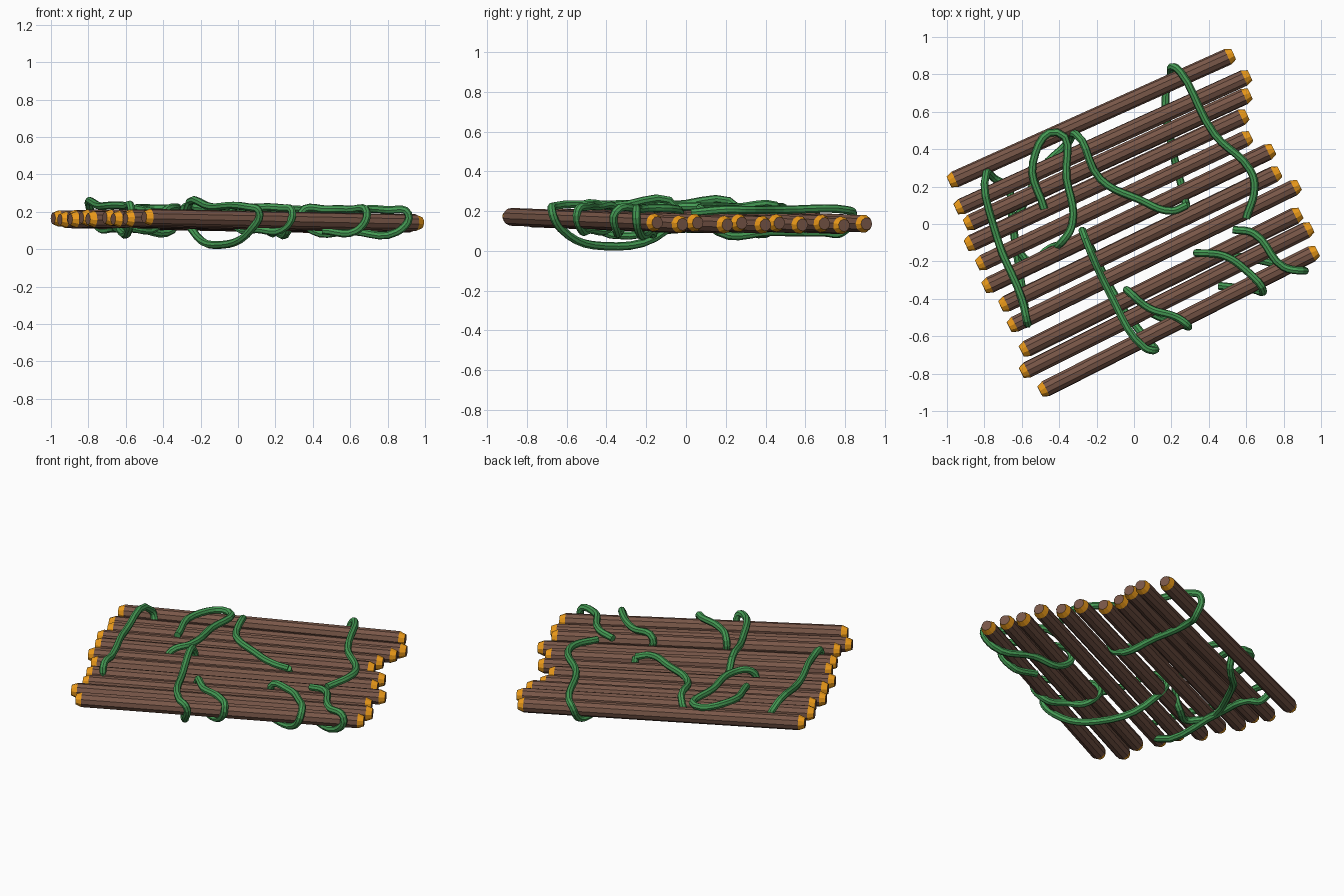
import bpy, bmesh, math
from mathutils import Vector

if "Cube" in bpy.data.objects:
    bpy.data.objects.remove(bpy.data.objects["Cube"])


def material(name, *rgb):
    m = bpy.data.materials.new(name)
    m.diffuse_color = (*rgb, 1)
    m.use_nodes = True
    m.node_tree.nodes["Principled BSDF"].inputs["Base Color"].default_value = m.diffuse_color
    return m


bark = material("bark", 0.19, 0.095, 0.065)
cut = material("cut_wood", 0.85, 0.33, 0.01)
green = material("vine_green", 0.06, 0.33, 0.09)


def at_height(x, y, offset):
    """Point above or below the slightly tilted raft's middle plane."""
    return Vector((x, y, 0.15 - 0.014 * x - 0.012 * y + offset))


# Logs: fanned slightly, alternately a touch high and low, chamfered ends
def make_log(i, x, y, length, r=0.045, sides=10):
    ang = math.radians(24.2 + 0.27 * i)
    lift = 0.004 * (-1) ** i
    a = at_height(x, y, lift)
    b = at_height(x + length * math.cos(ang), y + length * math.sin(ang), lift)
    d = (b - a).normalized()
    a, b = a - d * 0.014, b + d * 0.014
    side = d.cross(Vector((0, 0, 1))).normalized()
    up = side.cross(d)
    bm = bmesh.new()
    rings = []
    for c, rad in ((a, 0.031), (a + d * 0.035, r), (b - d * 0.035, r), (b, 0.031)):
        angles = [math.tau * (k + 0.37 * i) / sides for k in range(sides)]
        rings.append([bm.verts.new(c + rad * (side * math.cos(t) + up * math.sin(t)))
                      for t in angles])
    for n in range(3):
        for k in range(sides):
            j = (k + 1) % sides
            f = bm.faces.new((rings[n][k], rings[n][j], rings[n + 1][j], rings[n + 1][k]))
            f.material_index = 0 if n == 1 else 1   # chamfers show cut wood
    bm.faces.new(rings[0])
    bm.faces.new(rings[3])
    bmesh.ops.recalc_face_normals(bm, faces=bm.faces)
    name = f"log_{i + 1}"
    me = bpy.data.meshes.new(name)
    bm.to_mesh(me)
    bm.free()
    me.materials.append(bark)
    me.materials.append(cut)
    bpy.context.collection.objects.link(bpy.data.objects.new(name, me))


# Left end x, y and length of each log, back to front
LOGS = [(-0.976, 0.23, 1.64), (-0.94, 0.085, 1.7), (-0.89, 0, 1.65), (-0.885, -0.11, 1.63),
        (-0.825, -0.215, 1.59), (-0.79, -0.335, 1.69), (-0.7, -0.435, 1.63),
        (-0.655, -0.545, 1.7), (-0.59, -0.675, 1.64), (-0.59, -0.79, 1.71), (-0.49, -0.89, 1.635)]
for i, log in enumerate(LOGS):
    make_log(i, *log)


# Vines: legs alternate over and under the logs, diving steeply between them
def make_vine(name, *legs, closed=False, low=-0.047, dive=-0.047):
    pts = []
    for n, leg in enumerate(legs):
        if n % 2:
            before = Vector(legs[n - 1][-1])
            pts.append(at_height(*before.lerp(Vector(leg[0]), 0.06 / (Vector(leg[0]) - before).length), dive))
            pts += [at_height(x, y, low) for x, y in leg]
            if n + 1 < len(legs) or closed:
                after = Vector(legs[(n + 1) % len(legs)][0])
                last = Vector(leg[-1])
                pts.append(at_height(*after.lerp(last, 0.06 / (last - after).length), dive))
        else:
            pts += [at_height(x, y, 0.05 if k in (0, len(leg) - 1) else 0.068)
                    for k, (x, y) in enumerate(leg)]
    cu = bpy.data.curves.new(name, 'CURVE')
    cu.dimensions = '3D'
    cu.bevel_depth, cu.bevel_resolution = 0.021, 2
    cu.resolution_u, cu.use_fill_caps = 5, True
    sp = cu.splines.new('BEZIER')
    sp.bezier_points.add(len(pts) - 1)
    sp.use_cyclic_u = closed
    for bp, p in zip(sp.bezier_points, pts):
        bp.co = p
        bp.handle_left_type = bp.handle_right_type = 'AUTO'
    cu.materials.append(green)
    ob = bpy.data.objects.new(name, cu)
    bpy.context.collection.objects.link(ob)
    bpy.ops.object.select_all(action='DESELECT')
    ob.select_set(True)
    bpy.context.view_layer.objects.active = ob
    bpy.ops.object.convert(target='MESH')
    bpy.ops.object.shade_flat()


make_vine("vine_left_loop", [(-0.79, 0.27), (-0.73, -0.08), (-0.6, -0.4), (-0.57, -0.53)],
          [(-0.65, 0), (-0.68, 0.2)], closed=True)
make_vine("vine_middle",
          [(-0.48, 0.08), (-0.54, 0.33), (-0.41, 0.49), (-0.36, 0.24), (-0.33, 0), (-0.39, -0.1)],
          [(-0.58, -0.19), (-0.52, 0.25)],
          [(-0.31, 0.48), (-0.18, 0.24), (0.03, 0.13), (0.2, 0.07), (0.28, 0.1)])
make_vine("vine_back_right", [(0.28, 0.1)], [(0.2, 0.43), (0.17, 0.7)],
          [(0.21, 0.84), (0.25, 0.81), (0.43, 0.48), (0.62, 0.29), (0.645, 0.2), (0.6, 0.03)])
make_vine("vine_front_right", [(0.53, -0.03), (0.64, -0.05), (0.8, -0.23), (0.91, -0.25)],
          [(0.6, -0.18)], [(0.34, -0.155), (0.48, -0.17), (0.59, -0.24), (0.69, -0.355)],
          [(0.45, -0.33)])
make_vine("vine_front_short", [(-0.035, -0.355), (0.08, -0.45), (0.23, -0.5), (0.29, -0.545)],
          [(0.1, -0.48)], closed=True)
make_vine("vine_hanging_loop", [(-0.275, -0.04), (-0.13, -0.37), (0.055, -0.66), (0.11, -0.675)],
          [(-0.08, -0.42)], closed=True, low=-0.132)
